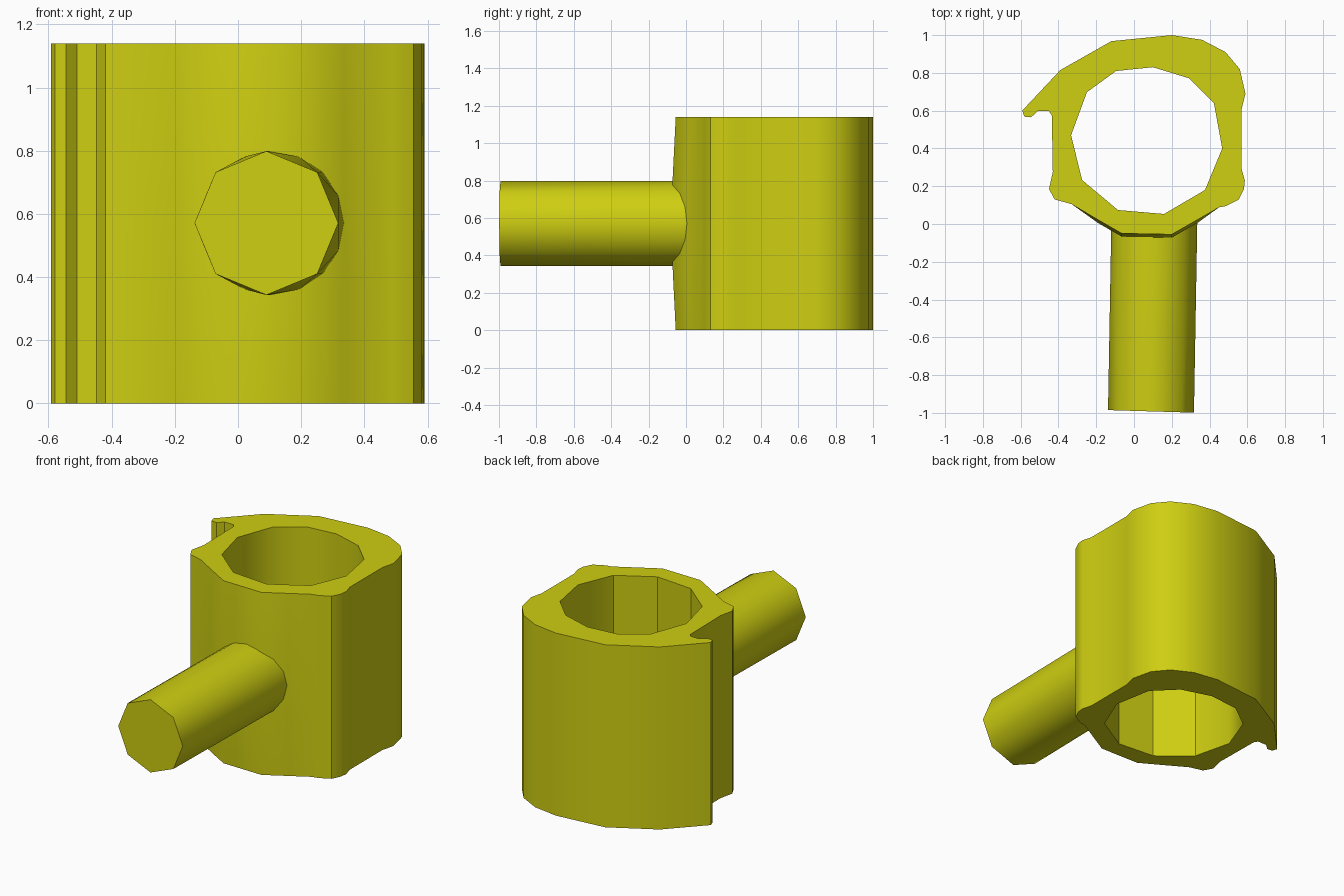
import bpy, bmesh, math

cube = bpy.data.objects.get("Cube")
if cube:
    bpy.data.objects.remove(cube, do_unlink=True)

# One yellow material
yellow = bpy.data.materials.new("olive yellow")
yellow.use_nodes = True
colour = (0.62, 0.62, 0.006, 1.0)
yellow.diffuse_color = colour
yellow.node_tree.nodes["Principled BSDF"].inputs["Base Color"].default_value = colour

HEIGHT = 1.14

# Plan outline of the sleeve, clockwise from the hooked lip
OUTER = [(-.592, .60), (-.39, .815), (-.12, .968), (.20, 1.0), (.36, .975),
         (.485, .91), (.56, .82), (.59, .69), (.57, .61), (.57, .29),
         (.587, .23), (.582, .185), (.555, .13), (.487, .095), (.45, .088),
         (.335, .022), (.20, -.055), (-.065, -.05), (-.19, .022), (-.33, .105),
         (-.42, .13), (-.45, .185), (-.43, .275), (-.435, .575), (-.45, .597),
         (-.51, .597), (-.545, .565), (-.58, .568)]
# Plan outline of the bore
INNER = [(.10, .83), (.29, .772), (.423, .64), (.467, .40), (.376, .18),
         (.159, .053), (-.085, .074), (-.275, .233), (-.333, .47),
         (-.249, .698), (-.095, .81)]


def finish(name, bm, angle):
    bmesh.ops.recalc_face_normals(bm, faces=bm.faces)
    mesh = bpy.data.meshes.new(name)
    bm.to_mesh(mesh)
    bm.free()
    mesh.materials.append(yellow)
    obj = bpy.data.objects.new(name, mesh)
    bpy.context.collection.objects.link(obj)
    bpy.ops.object.select_all(action='DESELECT')
    obj.select_set(True)
    bpy.context.view_layer.objects.active = obj
    bpy.ops.object.shade_smooth_by_angle(angle=math.radians(angle))
    return obj


def wall(bm, rings):
    for low, high in zip(rings, rings[1:]):
        n = len(low)
        for i in range(n):
            j = (i + 1) % n
            bm.faces.new((low[i], low[j], high[j], high[i]))


def loop_edges(bm, ring):
    return [bm.edges.get((ring[i - 1], ring[i])) for i in range(len(ring))]


# Sleeve: the front wall swells slightly where the handle joins
bm = bmesh.new()
outer = []
for z, swell in ((0, 0), (.345, .017), (.80, .017), (HEIGHT, 0)):
    outer.append([bm.verts.new((x, y - (swell if y < .03 else 0), z))
                  for x, y in OUTER])
inner = [[bm.verts.new((x, y, z)) for x, y in INNER] for z in (0, HEIGHT)]
wall(bm, outer)
wall(bm, inner)
for k in (0, -1):
    edges = loop_edges(bm, outer[k]) + loop_edges(bm, inner[k])
    bmesh.ops.triangle_fill(bm, edges=edges, use_beauty=True)
finish("sleeve", bm, 34)

# Handle: eight-sided tip blending to a rounder root inside the front wall
bm = bmesh.new()
R, Z = .2275, .571
tip, root = [], []
for i in range(8):
    a = math.tau * i / 8
    x = R * math.cos(a)
    tip.append(bm.verts.new((.09 + x, -.992 - .03 * x, Z + R * math.sin(a))))
for i in range(16):
    a = math.tau * i / 16
    root.append(bm.verts.new((.108 + R * math.cos(a), .035, Z + R * math.sin(a))))
for i in range(8):
    j = (i + 1) % 8
    a, b, c = root[2 * i], root[2 * i + 1], root[(2 * i + 2) % 16]
    bm.faces.new((tip[i], a, b))
    bm.faces.new((tip[i], b, tip[j]))
    bm.faces.new((tip[j], b, c))
bm.faces.new(tip)
bm.faces.new(root)
finish("handle", bm, 34)
